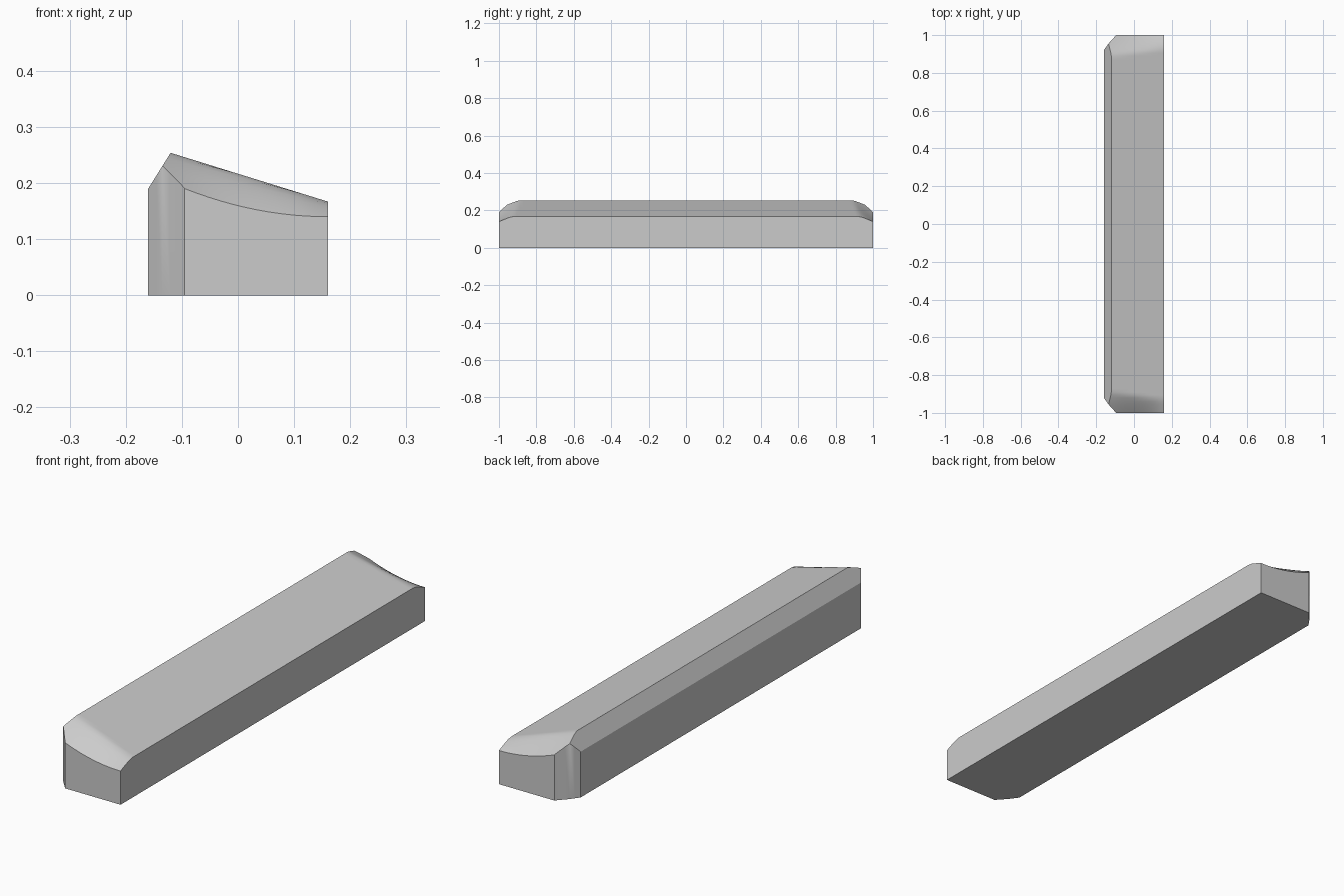
import bpy, bmesh
from math import radians

cube = bpy.data.objects.get("Cube")
if cube:
    bpy.data.objects.remove(cube, do_unlink=True)

RIGHT = 0.16    # straight long wall
COLUMNS = 12    # divisions across the sloping top


def wall_x(y):
    """Outer wall position, with the corners cut back near both ends."""
    pts = [(0, -0.16), (0.92, -0.16), (0.955, -0.135), (0.995, -0.099), (1, -0.095)]
    for (y0, x0), (y1, x1) in zip(pts, pts[1:]):
        if y <= y1:
            return x0 + (x1 - x0) * (y - y0) / (y1 - y0)
    return pts[-1][1]


def bevel_z(x):
    return 0.19 + 1.6 * (x + 0.16)


def top_z(x, y):
    """Sloping top that rolls down to a hollow curve at each end."""
    flat = 0.167 + 0.31 * (RIGHT - x)
    end = 0.14 + 0.77 * (RIGHT - x) ** 2
    start = 0.89 + 0.13 * (x + 0.12)
    t = max(0, (y - start) / (1 - start)) ** 1.2
    return flat + (end - flat) * t


def ridge_x(y):
    """Where the bevel meets the top."""
    lo, hi = -0.16, 0.0
    for _ in range(30):
        mid = (lo + hi) / 2
        if bevel_z(mid) < top_z(mid, y):
            lo = mid
        else:
            hi = mid
    return lo


def section(y):
    a = abs(y)
    wall = wall_x(a)
    ridge = max(wall, ridge_x(a))
    pts = [(wall, 0), (wall, min(bevel_z(wall), top_z(wall, a)))]
    for i in range(COLUMNS + 1):
        x = ridge + (RIGHT - ridge) * i / COLUMNS
        pts.append((x, top_z(x, a)))
    pts.append((RIGHT, 0))
    return [(x, y, z) for x, z in pts]


# Bar body, lofted along its length
half = [0.87, 0.89, 0.905, 0.92, 0.94, 0.955, 0.97, 0.985, 0.995, 1]
stations = [-y for y in reversed(half)] + half
bm = bmesh.new()
rows = [[bm.verts.new(p) for p in section(y)] for y in stations]
for a, b in zip(rows, rows[1:]):
    for i in range(len(a)):
        j = (i + 1) % len(a)
        bm.faces.new((a[i], a[j], b[j], b[i]))
# End faces
bm.faces.new(rows[0])
bm.faces.new(rows[-1])
bmesh.ops.remove_doubles(bm, verts=bm.verts, dist=0.0005)
bmesh.ops.recalc_face_normals(bm, faces=bm.faces)

mesh = bpy.data.meshes.new("sloped_bar")
bm.to_mesh(mesh)
bm.free()
bar = bpy.data.objects.new("sloped_bar", mesh)
bpy.context.collection.objects.link(bar)

# Plain grey
grey = bpy.data.materials.new("plain_grey")
grey.use_nodes = True
colour = (0.6, 0.6, 0.6, 1)
grey.diffuse_color = colour
grey.node_tree.nodes["Principled BSDF"].inputs["Base Color"].default_value = colour
mesh.materials.append(grey)

# Smooth the rolled ends, keep the edges sharp
bpy.ops.object.select_all(action="DESELECT")
bar.select_set(True)
bpy.context.view_layer.objects.active = bar
bpy.ops.object.shade_smooth_by_angle(angle=radians(30))
